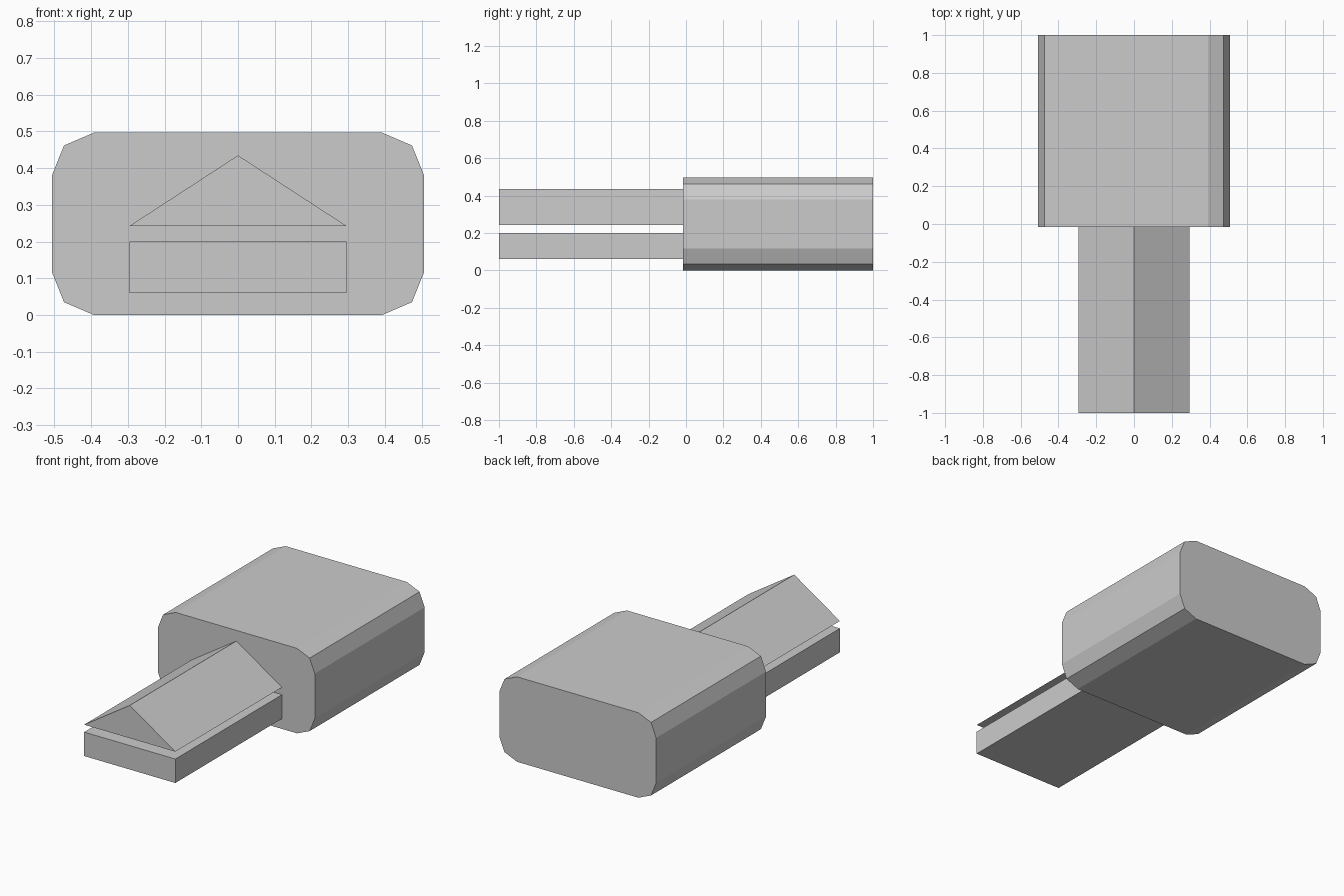
import bpy, bmesh

if "Cube" in bpy.data.objects:
    bpy.data.objects.remove(bpy.data.objects["Cube"])


def extrude_profile(name, half, y0, y1):
    """Mirror a right-half (x, z) outline across x = 0 and extrude it along y."""
    outline = half + [(-x, z) for x, z in reversed(half) if x > 0]
    bm = bmesh.new()
    face = bm.faces.new([bm.verts.new((x, y0, z)) for x, z in outline])
    ext = bmesh.ops.extrude_face_region(bm, geom=[face], use_keep_orig=True)
    moved = [v for v in ext["geom"] if isinstance(v, bmesh.types.BMVert)]
    bmesh.ops.translate(bm, verts=moved, vec=(0, y1 - y0, 0))
    bmesh.ops.recalc_face_normals(bm, faces=bm.faces)
    mesh = bpy.data.meshes.new(name)
    bm.to_mesh(mesh)
    bm.free()
    obj = bpy.data.objects.new(name, mesh)
    bpy.context.collection.objects.link(obj)
    return obj


FRONT, JOIN, BACK = -1.0, -0.015, 1.0

# Main block with faceted rounded corners
extrude_profile("body", [(0.392, 0.0), (0.474, 0.035), (0.507, 0.117),
                         (0.507, 0.38), (0.474, 0.462), (0.392, 0.497)], JOIN, BACK)

# Flat lower bar
extrude_profile("lower_bar", [(0.295, 0.06), (0.295, 0.20)], FRONT, JOIN)

# Triangular upper bar
extrude_profile("upper_wedge", [(0.295, 0.243), (0.0, 0.435)], FRONT, JOIN)
